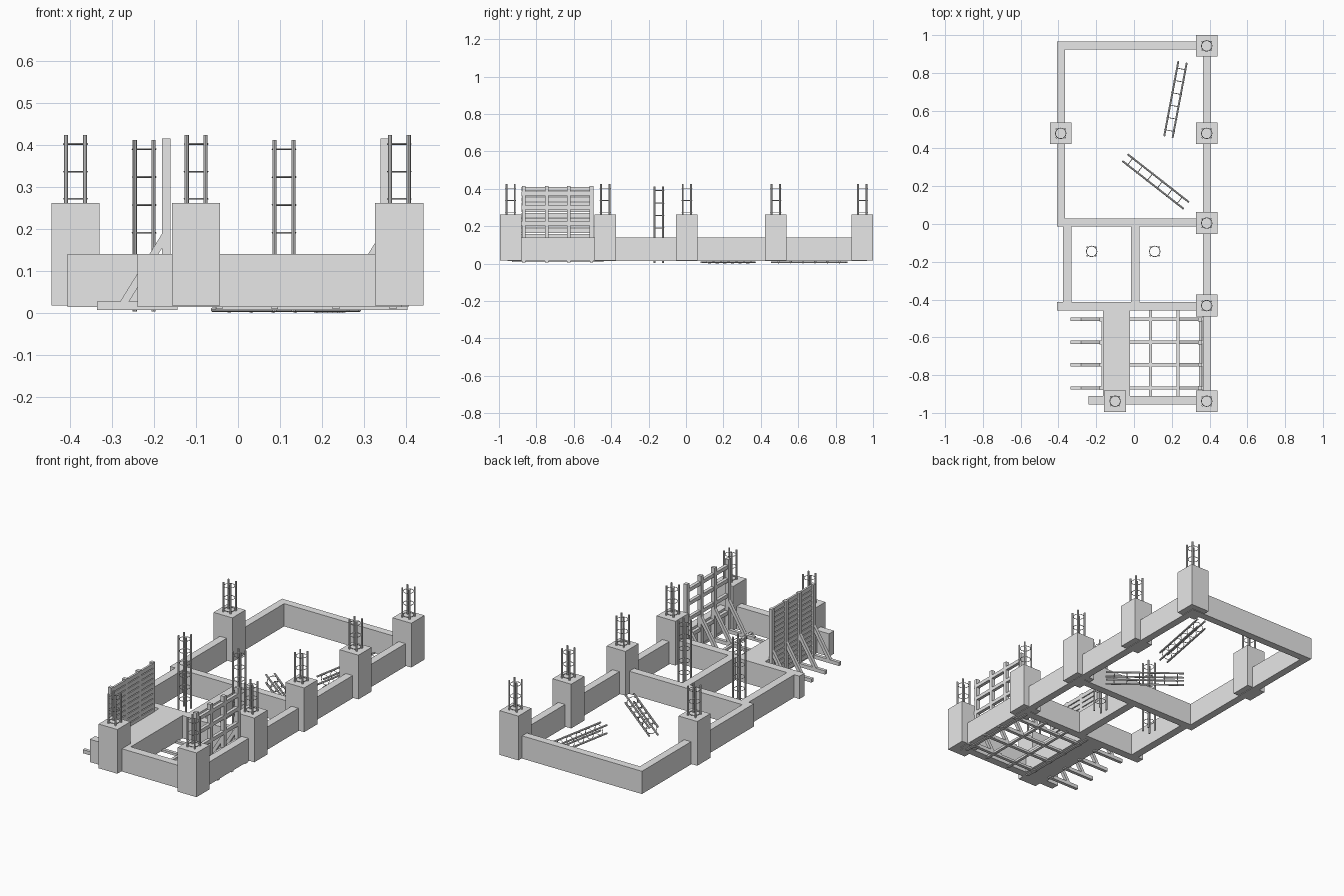
import bpy, bmesh, math
from mathutils import Vector, Matrix

cube = bpy.data.objects.get("Cube")
if cube:
    bpy.data.objects.remove(cube)

mat = bpy.data.materials.new("concrete_grey")
mat.use_nodes = True
GREY = (0.8, 0.8, 0.8, 1)
mat.diffuse_color = GREY
mat.node_tree.nodes["Principled BSDF"].inputs["Base Color"].default_value = GREY


def finish(name, bm):
    mesh = bpy.data.meshes.new(name)
    bm.to_mesh(mesh)
    bm.free()
    mesh.materials.append(mat)
    obj = bpy.data.objects.new(name, mesh)
    bpy.context.collection.objects.link(obj)
    return obj


def add_box(bm, x0, x1, y0, y1, z0, z1):
    m = Matrix.Translation(((x0 + x1) / 2, (y0 + y1) / 2, (z0 + z1) / 2))
    bmesh.ops.create_cube(bm, size=1, matrix=m @ Matrix.Diagonal((x1 - x0, y1 - y0, z1 - z0, 1)))


def box(name, *bounds):
    bm = bmesh.new()
    add_box(bm, *bounds)
    return finish(name, bm)


def add_ring(bm, z, radius, tube, steps=16, sides=4):
    # Closed hoop swept around the cage axis
    rows = []
    for i in range(steps):
        a = math.tau * i / steps
        row = []
        for j in range(sides):
            b = math.tau * j / sides
            r = radius + tube * math.cos(b)
            row.append(bm.verts.new((r * math.cos(a), r * math.sin(a), z + tube * math.sin(b))))
        rows.append(row)
    for i in range(steps):
        p, q = rows[i], rows[(i + 1) % steps]
        for j in range(sides):
            k = (j + 1) % sides
            bm.faces.new((p[j], q[j], q[k], p[k]))


def rebar_cage(name, base, tip, hoops):
    # Four round bars tied by hoops, aligned from base to tip
    base, tip = Vector(base), Vector(tip)
    length = (tip - base).length
    bm = bmesh.new()
    for sx in (-1, 1):
        for sy in (-1, 1):
            bmesh.ops.create_cone(bm, cap_ends=True, segments=8, radius1=0.005, radius2=0.005,
                                  depth=length,
                                  matrix=Matrix.Translation((sx * 0.0225, sy * 0.0225, length / 2)))
    for z in hoops:
        add_ring(bm, z, 0.028, 0.002)
    turn = (tip - base).to_track_quat('Z', 'Y').to_matrix().to_4x4()
    bm.transform(Matrix.Translation(base) @ turn)
    return finish(name, bm)


# Ground beams
LOW, TOP = 0.014, 0.14
BEAMS = {
    "left_long_beam": (0.365, 0.407, -0.935, 0.967),
    "right_long_beam": (-0.407, -0.365, -0.012, 0.967),
    "back_beam": (-0.407, 0.407, 0.925, 0.967),
    "middle_beam": (-0.407, 0.407, -0.014, 0.029),
    "right_short_beam": (-0.375, -0.33, -0.42, 0),
    "inner_short_beam": (-0.015, 0.03, -0.42, 0),
    "cross_beam": (-0.407, 0.407, -0.457, -0.412),
    "wide_beam": (-0.165, -0.02, -0.91, -0.43),
    "front_beam": (-0.24, 0.39, -0.955, -0.91),
}
for name, (x0, x1, y0, y1) in BEAMS.items():
    box(name, x0, x1, y0, y1, LOW, TOP)

# Column stumps with projecting reinforcement
COLUMNS = [(0.385, 0.943), (0.385, 0.48), (-0.388, 0.48), (0.385, 0.005),
           (0.385, -0.432), (0.385, -0.938), (-0.1, -0.938)]
H = 0.0575
for i, (x, y) in enumerate(COLUMNS, 1):
    box(f"column_{i}", x - H, x + H, y - H, y + H, 0.017, 0.262)
    rebar_cage(f"column_cage_{i}", (x, y, 0.02), (x, y, 0.425), (0.252, 0.317, 0.383))

# Loose cages: two standing, two lying on the ground
hoops = [0.055 + 0.0665 * i for i in range(6)]
for i, x in enumerate((-0.224, 0.11), 1):
    rebar_cage(f"standing_cage_{i}", (x, -0.145, 0.003), (x, -0.145, 0.413), hoops)
hoops = [0.035 + 0.0665 * i for i in range(6)]
rebar_cage("lying_cage_1", (0.182, 0.46, 0.03), (0.257, 0.858, 0.03), hoops)
rebar_cage("lying_cage_2", (-0.048, 0.352, 0.03), (0.277, 0.098, 0.03), hoops)

# Formwork: studs, raking struts and feet
STUDS = (-0.505, -0.627, -0.745, -0.868)


def add_strut(bm, a, b, width):
    a, b = Vector(a), Vector(b)
    turn = (b - a).to_track_quat('Z', 'Y').to_matrix().to_4x4()
    size = Matrix.Diagonal((width, width, (b - a).length, 1))
    bmesh.ops.create_cube(bm, size=1, matrix=Matrix.Translation((a + b) / 2) @ turn @ size)


def formwork(name, x, foot_end):
    # x is the outer face of the upright frame
    bm = bmesh.new()
    for y in STUDS:
        add_box(bm, x, x + 0.021, y - 0.01, y + 0.01, 0.01, 0.416)
        add_box(bm, x - 0.155, x + foot_end, y - 0.009, y + 0.009, 0.007, 0.027)
        add_strut(bm, (x - 0.093, y, 0.02), (x + 0.01, y, 0.187), 0.018)
    return finish(name, bm)


formwork("right_formwork_frame", -0.182, 0.037)
formwork("left_formwork_frame", 0.34, 0.035)

# Boards on the right formwork
bm = bmesh.new()
for i in range(14):
    z = 0.024 + 0.028 * i
    add_box(bm, -0.172, -0.161, -0.88, -0.495, z, z + 0.023)
finish("formwork_boards", bm)

# Open rails on the left formwork
bm = bmesh.new()
for z in (0.12, 0.215, 0.3, 0.375):
    add_box(bm, 0.343, 0.361, -0.88, -0.495, z - 0.01, z + 0.01)
finish("formwork_rails", bm)

# Timber grid lying between the front beams
bm = bmesh.new()
for y in STUDS:
    add_box(bm, -0.055, 0.405, y - 0.009, y + 0.009, 0.007, 0.02)
for x in (-0.045, 0.088, 0.234, 0.37):
    add_box(bm, x - 0.008, x + 0.008, -0.93, -0.44, 0.009, 0.022)
finish("ground_grid", bm)
